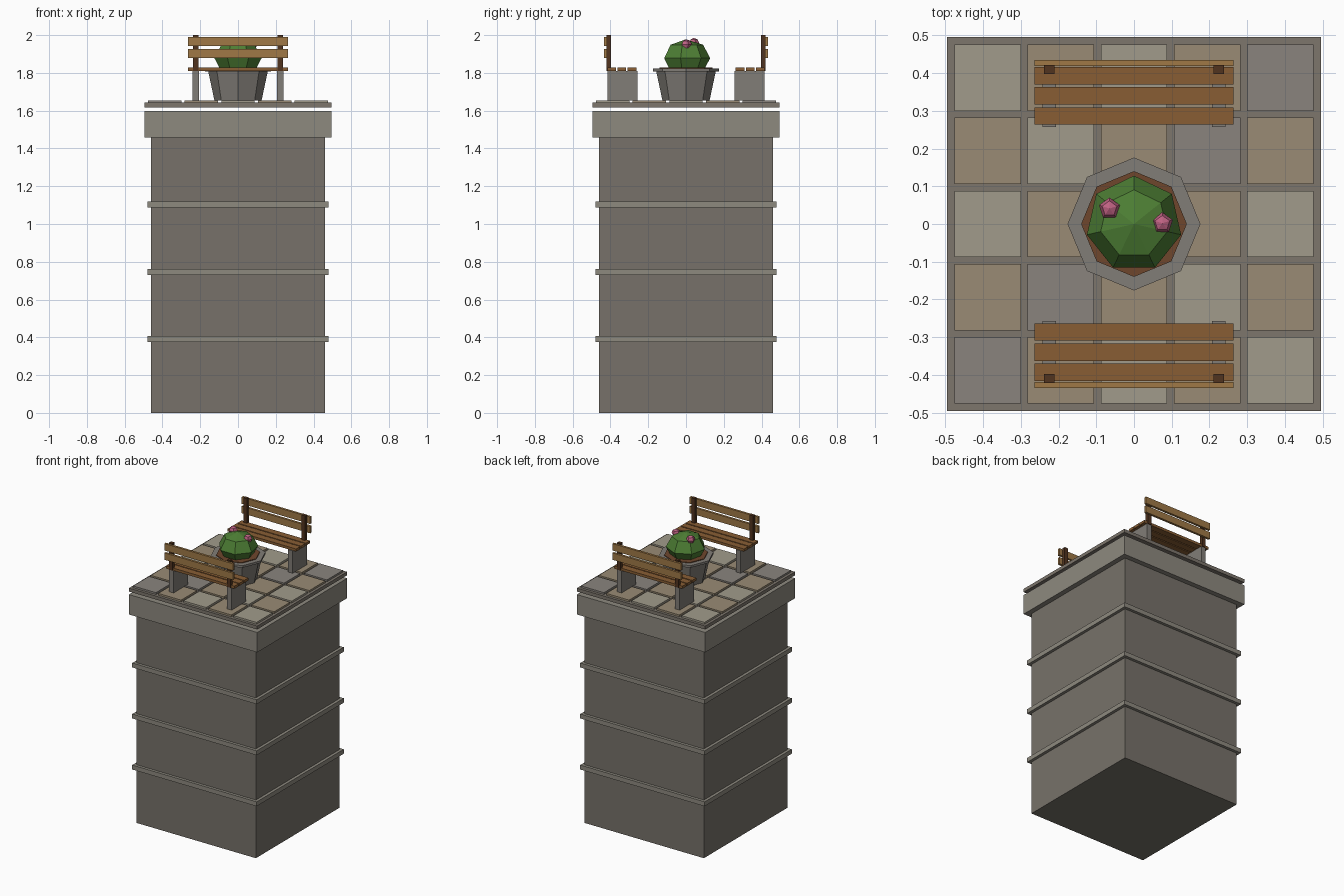
import bpy, bmesh, math
from mathutils import Matrix

if "Cube" in bpy.data.objects:
    bpy.data.objects.remove(bpy.data.objects["Cube"])


def material(name, r, g, b):
    # 0-255 display colour converted to linear
    m = bpy.data.materials.new(name)
    m.diffuse_color = (*[(c / 255) ** 2.2 for c in (r, g, b)], 1)
    m.use_nodes = True
    m.node_tree.nodes["Principled BSDF"].inputs["Base Color"].default_value = m.diffuse_color
    return m


STONE = material("stone", 118, 113, 105)
TRIM = material("trim_stone", 140, 136, 126)
GROUT = material("grout", 124, 117, 108)
PLANTER = material("planter_stone", 128, 124, 118)
TILE_LIGHT = material("tile_light", 160, 154, 138)
TILE_TAN = material("tile_tan", 152, 138, 116)
TILE_GREY = material("tile_grey", 136, 131, 125)
SEAT = material("seat_wood", 135, 94, 55)
BACK = material("back_wood", 158, 120, 72)
POST = material("post_wood", 82, 55, 36)
SOIL = material("soil", 110, 72, 48)
LEAF = material("leaf", 78, 125, 55)
PETAL = material("petal", 190, 98, 130)


def finish(name, bm, mat):
    bmesh.ops.recalc_face_normals(bm, faces=bm.faces[:])
    mesh = bpy.data.meshes.new(name)
    bm.to_mesh(mesh)
    bm.free()
    mesh.materials.append(mat)
    ob = bpy.data.objects.new(name, mesh)
    bpy.context.collection.objects.link(ob)
    return ob


def box(name, x, y, z, mat):
    # x, y, z are (low, high) pairs
    bm = bmesh.new()
    size = [abs(a[1] - a[0]) for a in (x, y, z)]
    mid = [(a[0] + a[1]) / 2 for a in (x, y, z)]
    bmesh.ops.create_cube(bm, size=1, matrix=Matrix.Translation(mid) @ Matrix.Diagonal((*size, 1)))
    return finish(name, bm, mat)


def lathe(name, profile, sides, mat, cx=0, cy=0):
    # rings of (radius, z), first corner towards +y; radius 0 makes a pole
    bm = bmesh.new()
    rings = []
    for r, z in profile:
        n = sides if r > 0 else 1
        rings.append([bm.verts.new((cx - r * math.sin(k * math.tau / sides),
                                    cy + r * math.cos(k * math.tau / sides), z)) for k in range(n)])
    for a, b in zip(rings, rings[1:]):
        for k in range(sides):
            j = (k + 1) % sides
            quad = [a[k % len(a)], a[j % len(a)], b[j % len(b)], b[k % len(b)]]
            bm.faces.new(list(dict.fromkeys(quad)))
    for ring in (rings[0], rings[-1]):
        if len(ring) > 1:
            bm.faces.new(ring)
    return finish(name, bm, mat)


def ball(name, r, h, sides, mat, c):
    s = math.sqrt(0.5)
    prof = [(0, -1), (s, -s), (1, 0), (s, s), (0, 1)]
    return lathe(name, [(r * a, c[2] + h * b) for a, b in prof], sides, mat, c[0], c[1])


def block(name, half, z, mat):
    return box(name, (-half, half), (-half, half), z, mat)


# Tower with bands and cap
block("tower_body", 0.46, (0, 1.46), STONE)
for i in range(3):
    z = 0.375 + i * 0.356
    block(f"tower_band_{i + 1}", 0.48, (z, z + 0.031), TRIM)
block("tower_cap", 0.495, (1.458, 1.597), TRIM)

# Paved terrace
block("terrace_slab", 0.495, (1.618, 1.642), GROUT)
for row in range(5):
    for col in range(5):
        x, y = (col - 2) * 0.194, (2 - row) * 0.194
        mat = TILE_TAN if (row + col) % 2 else TILE_LIGHT
        if row + col == 4 and row != 2:
            mat = TILE_GREY
        box(f"paving_tile_{row}_{col}", (x - 0.088, x + 0.088), (y - 0.088, y + 0.088),
            (1.64, 1.655), mat)

# Octagonal planter, soil, bush and flowers
lathe("planter_pot", [(0.125, 1.655), (0.158, 1.81)], 8, PLANTER)
lathe("planter_rim", [(0.176, 1.808), (0.176, 1.823)], 8, PLANTER)
lathe("planter_soil", [(0.14, 1.815), (0.14, 1.828)], 8, SOIL)
ball("bush", 0.128, 0.1, 7, LEAF, (0, 0, 1.878))
ball("flower_left", 0.029, 0.027, 5, PETAL, (-0.065, 0.041, 1.958))
ball("flower_right", 0.029, 0.027, 5, PETAL, (0.075, 0.002, 1.951))

# Two benches facing the planter
for side, s in (("back", 1), ("front", -1)):
    def part(name, x, y, z, mat):
        box(f"{side}_bench_{name}", x, (s * y[0], s * y[1]), z, mat)

    full = (-0.264, 0.264)
    for i in range(3):
        y = 0.263 + i * 0.0535
        part(f"seat_slat_{i + 1}", full, (y, y + 0.046), (1.81, 1.828), SEAT)
    for i, z in enumerate((1.878, 1.943)):
        part(f"back_slat_{i + 1}", full, (0.418, 0.434), (z, z + 0.048), BACK)
    for label, x in (("left", -0.224), ("right", 0.224)):
        part(f"{label}_leg", (x - 0.018, x + 0.018), (0.257, 0.416), (1.655, 1.811), PLANTER)
        part(f"{label}_post", (x - 0.014, x + 0.014), (0.398, 0.421), (1.811, 2.0), POST)
